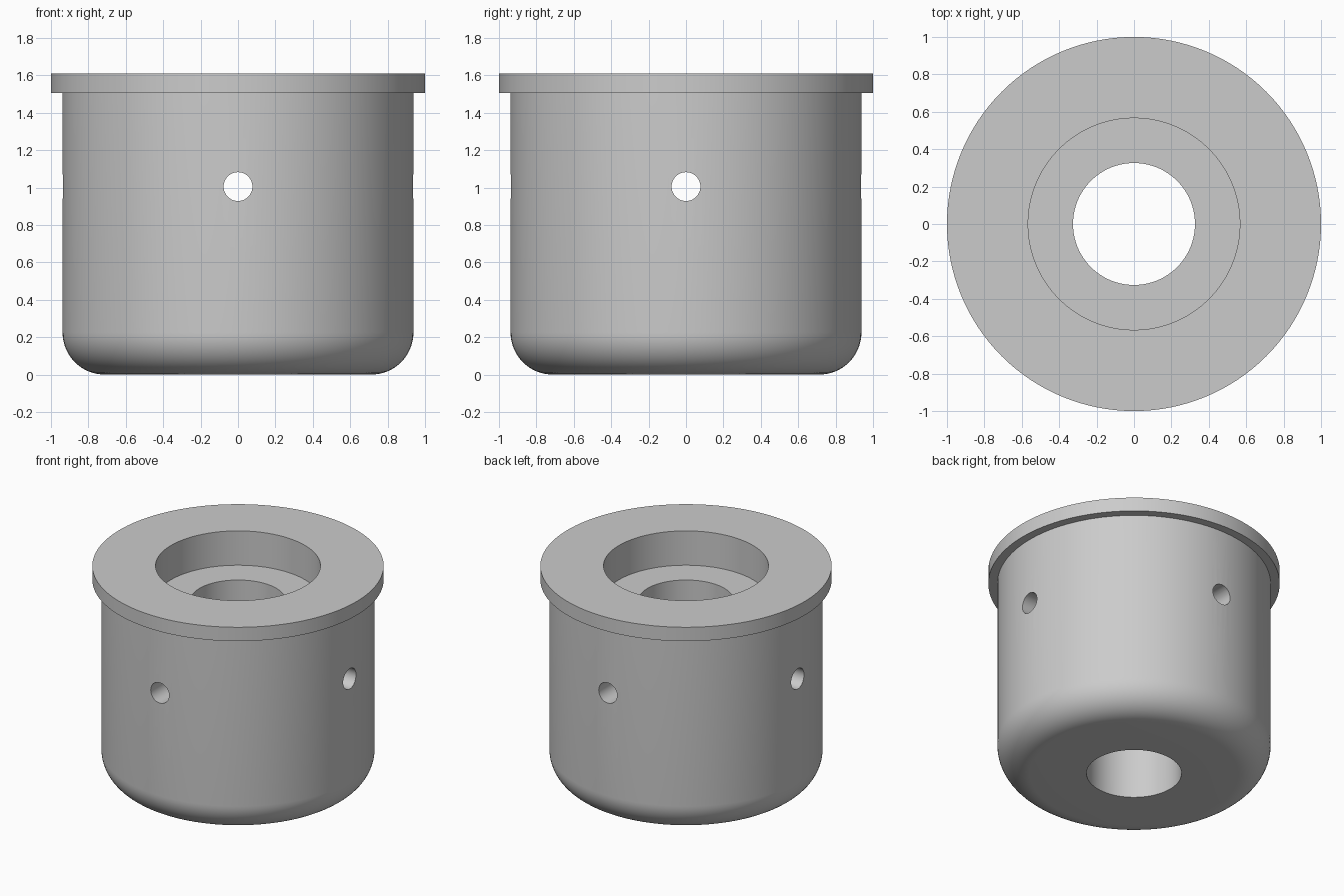
import bpy, bmesh
from math import pi, sin, cos, radians

cube = bpy.data.objects.get("Cube")
if cube:
    bpy.data.objects.remove(cube, do_unlink=True)

# Main dimensions
HEIGHT, RIM_Z, RIM_R = 1.61, 1.505, 1.0
BODY_R, FILLET = 0.938, 0.225
BORE_R, RECESS_R, RECESS_Z = 0.326, 0.566, 1.35
HOLE_R, HOLE_Z = 0.077, 1.005
SEGMENTS = 128

grey = bpy.data.materials.new("light grey")
grey.use_nodes = True
colour = (0.6, 0.6, 0.6, 1)
grey.diffuse_color = colour
grey.node_tree.nodes["Principled BSDF"].inputs["Base Color"].default_value = colour


def revolve(name, profile):
    """Spin a closed (radius, height) profile around the z axis."""
    bm = bmesh.new()
    verts = [bm.verts.new((r, 0, z)) for r, z in profile]
    edges = [bm.edges.new((a, b)) for a, b in zip(verts, verts[1:] + verts[:1])]
    bmesh.ops.spin(bm, geom=verts + edges, cent=(0, 0, 0), axis=(0, 0, 1),
                   angle=2 * pi, steps=SEGMENTS, use_merge=True)
    bmesh.ops.remove_doubles(bm, verts=bm.verts, dist=1e-5)
    bmesh.ops.recalc_face_normals(bm, faces=bm.faces)
    mesh = bpy.data.meshes.new(name)
    bm.to_mesh(mesh)
    bm.free()
    obj = bpy.data.objects.new(name, mesh)
    bpy.context.collection.objects.link(obj)
    mesh.materials.append(grey)
    return obj


def select_only(obj):
    bpy.ops.object.select_all(action='DESELECT')
    obj.select_set(True)
    bpy.context.view_layer.objects.active = obj


def drill(target, rotation):
    """Cut a round cross hole right through the target."""
    bpy.ops.mesh.primitive_cylinder_add(vertices=48, radius=HOLE_R, depth=2.6,
                                        location=(0, 0, HOLE_Z), rotation=rotation)
    cutter = bpy.context.object
    cutter.name = "hole_cutter"
    cutter.hide_render = True
    cutter.data.materials.append(grey)
    mod = target.modifiers.new("cross hole", 'BOOLEAN')
    mod.operation = 'DIFFERENCE'
    mod.solver = 'EXACT'
    mod.object = cutter
    select_only(target)
    bpy.ops.object.modifier_apply(modifier=mod.name)
    bpy.data.objects.remove(cutter, do_unlink=True)


# Flanged cup: rounded bottom corner, rim, stepped recess and bore
corner = [(BODY_R - FILLET + FILLET * sin(a), FILLET - FILLET * cos(a))
          for a in (i / 16 * pi / 2 for i in range(17))]
profile = [(BORE_R, 0)] + corner + [
    (BODY_R, RIM_Z), (RIM_R, RIM_Z), (RIM_R, HEIGHT),
    (RECESS_R, HEIGHT), (RECESS_R, RECESS_Z), (BORE_R, RECESS_Z)]
body = revolve("flanged_bushing", profile)

# Four radial holes, as two crossing drillings
for rotation in ((pi / 2, 0, 0), (0, pi / 2, 0)):
    drill(body, rotation)

select_only(body)
bpy.ops.object.shade_smooth_by_angle(angle=radians(30))
